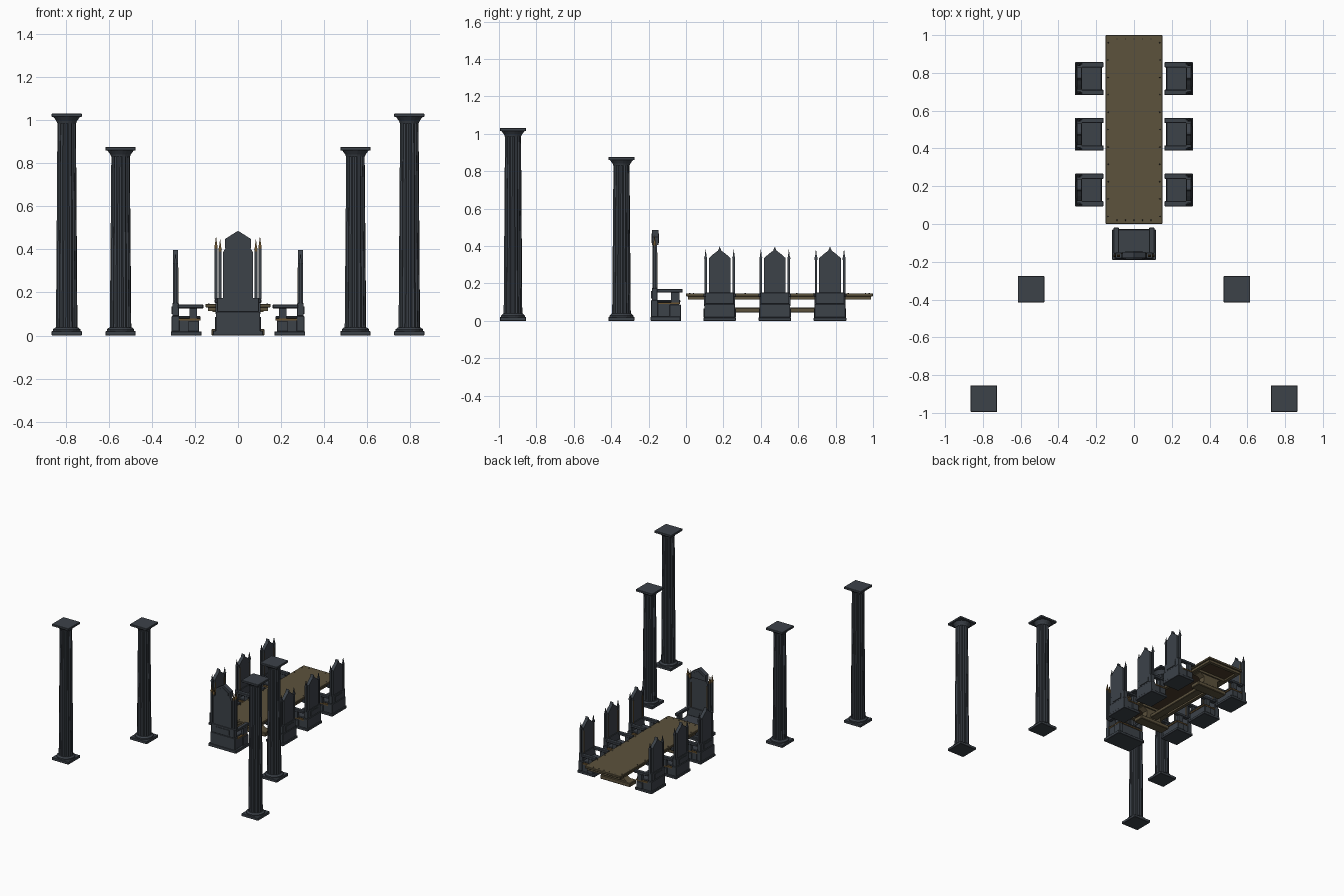
import bpy, bmesh, math
from mathutils import Matrix, Vector

cube = bpy.data.objects.get("Cube")
if cube:
    bpy.data.objects.remove(cube, do_unlink=True)


def material(name, r, g, b):
    m = bpy.data.materials.new(name)
    m.use_nodes = True
    m.diffuse_color = (r, g, b, 1)
    m.node_tree.nodes["Principled BSDF"].inputs["Base Color"].default_value = (r, g, b, 1)
    return m


STONE = material("dark slate", 0.045, 0.054, 0.066)
WOOD = material("aged oak", 0.107, 0.084, 0.046)
DARK = material("dark oak", 0.07, 0.045, 0.024)
GOLD = material("dull bronze", 0.14, 0.085, 0.03)
IRON = material("iron nail", 0.03, 0.027, 0.022)


def finish(bm, name, mat, place):
    bmesh.ops.recalc_face_normals(bm, faces=bm.faces)
    mesh = bpy.data.meshes.new(name)
    bm.to_mesh(mesh)
    bm.free()
    mesh.materials.append(mat)
    ob = bpy.data.objects.new(name, mesh)
    ob.matrix_world = place
    bpy.context.collection.objects.link(ob)
    return ob


def box(name, mat, place, x, y, z, bevel=0.0):
    """Box between (min, max) pairs along each axis."""
    bm = bmesh.new()
    bmesh.ops.create_cube(bm, size=1)
    for v in bm.verts:
        v.co = Vector([(a + b) / 2 + c * (b - a) for (a, b), c in zip((x, y, z), v.co)])
    if bevel:
        bmesh.ops.bevel(bm, geom=bm.edges[:], offset=bevel, segments=1, affect='EDGES')
    return finish(bm, name, mat, place)


def loft(name, mat, place, rings):
    """Skin a list of equal-length point rings and cap both ends."""
    bm = bmesh.new()
    rows = [[bm.verts.new(p) for p in ring] for ring in rings]
    n = len(rows[0])
    for a, b in zip(rows, rows[1:]):
        for i in range(n):
            j = (i + 1) % n
            bm.faces.new((a[i], a[j], b[j], b[i]))
    bm.faces.new(rows[0])
    bm.faces.new(rows[-1])
    return finish(bm, name, mat, place)


def slab(name, mat, place, half, y):
    """Extrude a mirrored (x, z) half outline through the depth range y."""
    outline = half + [(-px, pz) for px, pz in reversed(half) if px > 0]
    return loft(name, mat, place, [[(px, d, pz) for px, pz in outline] for d in y])


def ring(r, z, n, x=0.0, y=0.0, flute=0.0):
    pts = []
    for i in range(n):
        a = math.tau * (i + 0.5) / n
        q = r - flute * (i % 2)
        pts.append((x + q * math.cos(a), y + q * math.sin(a), z))
    return pts


# Columns: stepped plinth, fluted tapering shaft, flared capital
def column(x, y, h):
    at = Matrix.Translation((x, y, 0))
    box("column_plinth", STONE, at, (-.07, .07), (-.07, .07), (0, .02), .002)
    loft("column_base_ring", STONE, at,
         [ring(r, z, 20) for r, z in ((.064, .02), (.064, .029), (.053, .038))])
    loft("column_shaft", STONE, at,
         [ring(.05, .036, 32, flute=.005), ring(.043, h - .035, 32, flute=.005)])
    loft("column_capital", STONE, at,
         [ring(r, z, 20) for r, z in ((.044, h - .045), (.048, h - .035), (.062, h - .016))])
    box("column_top_slab", STONE, at, (-.07, .07), (-.07, .07), (h - .016, h), .002)


for side in (-1, 1):
    column(side * .795, -.925, 1.03)
    column(side * .545, -.345, .875)


def pinnacle(place, x, y, z0, z1, r, tip):
    # slim post with a collar and a pointed finial
    box("back_post", STONE, place, (x - r, x + r), (y - r, y + r), (z0, z1 - .055))
    loft("post_finial", tip, place,
         [ring(q, z, 4, x, y) for q, z in ((r * 1.5, z1 - .055), (r * 1.7, z1 - .043),
                                           (r * 1.1, z1 - .036), (r * .15, z1))])


# Chair facing local +y: w half width, b/f back and front, s seat top, a arm top
def chair(place, w, b, f, s, a, back, posts, tip, arm_post):
    box("chair_plinth", STONE, place, (-w, w), (b, f - .008), (0, .018), .002)
    box("chair_body", STONE, place, (-w + .009, w - .009), (b + .006, f - .02), (.018, s - .02))
    box("seat_trim", GOLD, place, (-w + .006, w - .006), (b + .03, f - .014), (s - .02, s - .011))
    box("seat_cushion", STONE, place, (-w + .018, w - .018), (b + .03, f - .012), (s - .011, s), .003)
    box("back_lower_block", STONE, place, (-w + .005, w - .005), (b + .004, b + .04), (.018, s), .002)
    box("back_upper_block", STONE, place, (-w + .01, w - .01), (b + .007, b + .038), (s, a + .005), .002)
    slab("back_panel", STONE, place, back, (b + .01, b + .034))
    pw = back[0][0]
    box("back_rear_plate", STONE, place, (-pw + .014, pw - .014), (b + .003, b + .01), (s + .01, a - .01))
    for m in (-1, 1):
        span = sorted((m * (w - .028), m * w))
        box("armrest", STONE, place, span, (b + .034, f), (a - .019, a), .003)
        post = sorted((m * (w - .024), m * (w - .004)))
        box("arm_post", STONE, place, post, arm_post, (s - .011, a - .019))
        box("arm_post_foot", STONE, place, sorted((m * (w - .028), m * (w - .001))),
            (arm_post[0] - .008, arm_post[1] + .008), (.018, s - .024), .002)
        edge = sorted((m * (pw - .006), m * pw))
        box("back_edge_trim", GOLD, place, edge, (b + .034, b + .037), (a, back[1][1] - .02))
        for px, top in posts:
            pinnacle(place, m * px, b + .022, a, top, .0065, tip)


# Six side chairs facing the table
side_back = [(.058, .02), (.058, .335), (.032, .358), (.009, .375), (0, .397)]
for side in (-1, 1):
    for y in (.18, .475, .77):
        at = Matrix.Translation((side * .237, y, 0)) @ Matrix.Rotation(side * math.pi / 2, 4, 'Z')
        chair(at, .087, -.075, .076, .09, .145, side_back, [(.075, .38)], STONE, (.012, .047))

# Throne at the head of the table
here = Matrix.Identity(4)
throne_back = [(.07, .02), (.07, .385), (.05, .42), (0, .42)]
chair(here, .108, -.19, -.018, .11, .17, throne_back, [(.083, .445), (.102, .458)], GOLD, (-.08, -.035))
box("throne_step", STONE, here, (-.116, .116), (-.19, -.03), (0, .022), .002)
slab("throne_crest", STONE, here, [(.06, .405), (.06, .448), (0, .486)], (-.181, -.148))
slab("throne_crest_inset", STONE, here, [(.045, .415), (.045, .44), (0, .468)], (-.185, -.144))

# Table top, under frame and soffit
box("table_top", WOOD, here, (-.15, .15), (0, 1), (.131, .147), .002)
box("table_soffit", DARK, here, (-.12, .12), (.03, .97), (.126, .132))
for m in (-1, 1):
    box("table_side_rail", WOOD, here, sorted((m * .115, m * .14)), (.012, .988), (.114, .131))
    mid = .5 + m * .476
    box("table_end_rail", WOOD, here, (-.115, .115), (mid - .012, mid + .012), (.114, .131))

# Trestles and the stretcher joining them
for y in (.19, .81):
    box("trestle_foot", WOOD, here, (-.124, .124), (y - .04, y + .04), (0, .03), .004)
    slab("trestle_post", WOOD, here,
         [(.09, .03), (.06, .05), (.06, .09), (.1, .114)], (y - .025, y + .025))
    box("trestle_head", WOOD, here, (-.118, .118), (y - .035, y + .035), (.11, .128))
box("table_stretcher", WOOD, here, (-.03, .03), (.19, .81), (.045, .07), .003)

# Nail heads round the edge of the table top
spots = [(m * .136, .04 + .092 * i) for m in (-1, 1) for i in range(11)]
spots += [(.045 * i, y) for i in range(-2, 3) for y in (.02, .98)]
for x, y in spots:
    loft("table_nail", IRON, here, [ring(.004, .146, 6, x, y), ring(.003, .149, 6, x, y)])
